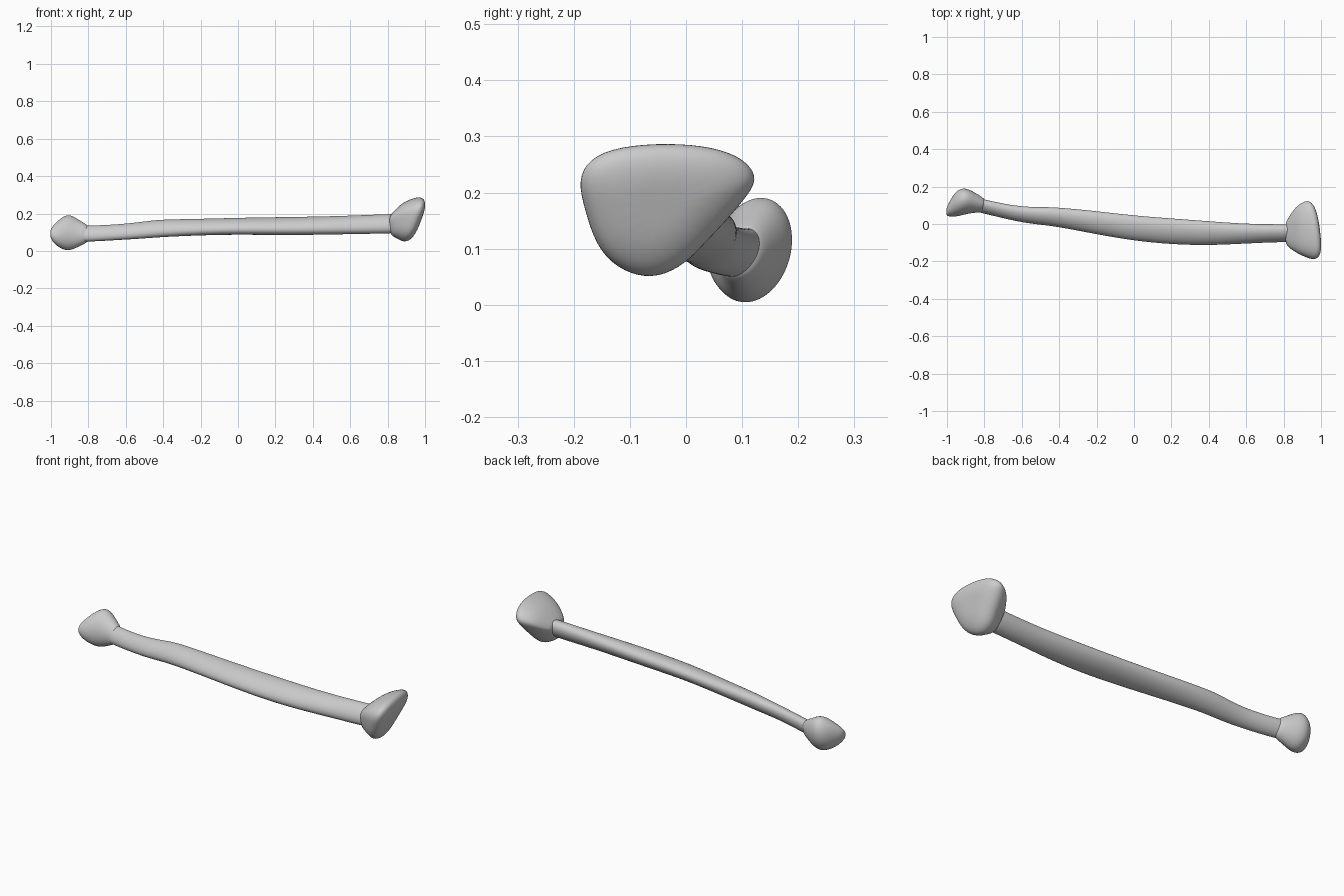
import bpy
import bmesh
from math import sin, cos, pi


def loft(name, rings):
    """Skin a list of equal-length point rings, cap both ends and smooth."""
    bm = bmesh.new()
    rows = [[bm.verts.new(p) for p in ring] for ring in rings]
    n = len(rows[0])
    for a, b in zip(rows, rows[1:]):
        for i in range(n):
            j = (i + 1) % n
            bm.faces.new((a[i], a[j], b[j], b[i]))
    for row in (rows[0], rows[-1]):
        c = bm.verts.new(sum((v.co for v in row), row[0].co * 0) / n)
        for i in range(n):
            bm.faces.new((row[i], row[(i + 1) % n], c))
    bmesh.ops.recalc_face_normals(bm, faces=bm.faces)
    mesh = bpy.data.meshes.new(name)
    bm.to_mesh(mesh)
    bm.free()
    for p in mesh.polygons:
        p.use_smooth = True
    obj = bpy.data.objects.new(name, mesh)
    bpy.context.collection.objects.link(obj)
    sub = obj.modifiers.new("smooth", 'SUBSURF')
    sub.levels = sub.render_levels = 2
    return obj


def oval(x, y0, y1, z0, z1, slant=0.0, lean=0.0, n=18):
    """Slanted oval filling the given y and z limits; lean tips it along x."""
    ring = []
    for i in range(n):
        t = 2 * pi * i / n
        y, z = cos(t), sin(t + slant)
        ring.append((x + lean * z, (y0 + y1) / 2 + (y1 - y0) / 2 * y,
                     (z0 + z1) / 2 + (z1 - z0) / 2 * z))
    return ring


# Bowed shaft, its flattened section rolled about the long axis
shaft = [
    (-0.88, 0.075, 0.145, 0.05, 0.14), (-0.82, 0.06, 0.137, 0.048, 0.136),
    (-0.72, 0.035, 0.113, 0.053, 0.138), (-0.60, 0.008, 0.093, 0.060, 0.146),
    (-0.50, -0.005, 0.091, 0.066, 0.158), (-0.42, -0.013, 0.091, 0.073, 0.169),
    (-0.20, -0.056, 0.070, 0.083, 0.172), (0.00, -0.091, 0.046, 0.087, 0.178),
    (0.20, -0.110, 0.031, 0.084, 0.181), (0.40, -0.116, 0.016, 0.085, 0.184),
    (0.60, -0.105, 0.001, 0.089, 0.189), (0.78, -0.097, -0.001, 0.092, 0.197),
    (0.88, -0.098, 0.0, 0.095, 0.2)]
loft("shaft", [oval(*s, slant=0.36) for s in shaft])

# Small rounded knob on the left end
knob = [
    (-0.795, 0.075, 0.130, 0.055, 0.130), (-0.815, 0.060, 0.147, 0.040, 0.146),
    (-0.855, 0.060, 0.172, 0.020, 0.170), (-0.905, 0.050, 0.197, -0.004, 0.202),
    (-0.950, 0.038, 0.182, 0.012, 0.176), (-0.985, 0.038, 0.125, 0.040, 0.140),
    (-1.003, 0.045, 0.085, 0.070, 0.115)]
loft("small_end", [oval(*s, slant=0.2) for s in knob])

# Broad tilted plate on the right end, outlined in (y, z)
outline = [
    (0.129, 0.230), (0.105, 0.262), (0.05, 0.283), (-0.03, 0.290),
    (-0.12, 0.284), (-0.175, 0.262), (-0.195, 0.222), (-0.182, 0.170),
    (-0.167, 0.120), (-0.143, 0.080), (-0.10, 0.052), (-0.05, 0.046),
    (0.00, 0.072), (0.035, 0.110), (0.07, 0.146), (0.118, 0.202)]


def plate(scale, dx, cy=-0.04, cz=0.175):
    ring = []
    for y, z in outline:
        y, z = cy + (y - cy) * scale, cz + (z - cz) * scale
        ring.append((0.885 + 0.33 * (z - 0.05) - 0.12 * y + dx, y, z))
    return ring


def neck(x, scale, flat):
    return [(x + (px - 0.93) * flat, y, z) for px, y, z in
            plate(scale, 0, -0.045, 0.150)]


collar = [[(x, -0.05 + (y + 0.04) * s, 0.145 + (z - 0.175) * s * 1.05)
           for y, z in outline] for x, s in ((0.81, 0.34), (0.825, 0.50))]
loft("broad_end", collar + [neck(0.862, 0.79, 0.6), plate(0.97, -0.022),
                            plate(1.01, 0.006), plate(0.88, 0.032),
                            plate(0.5, 0.046)])
